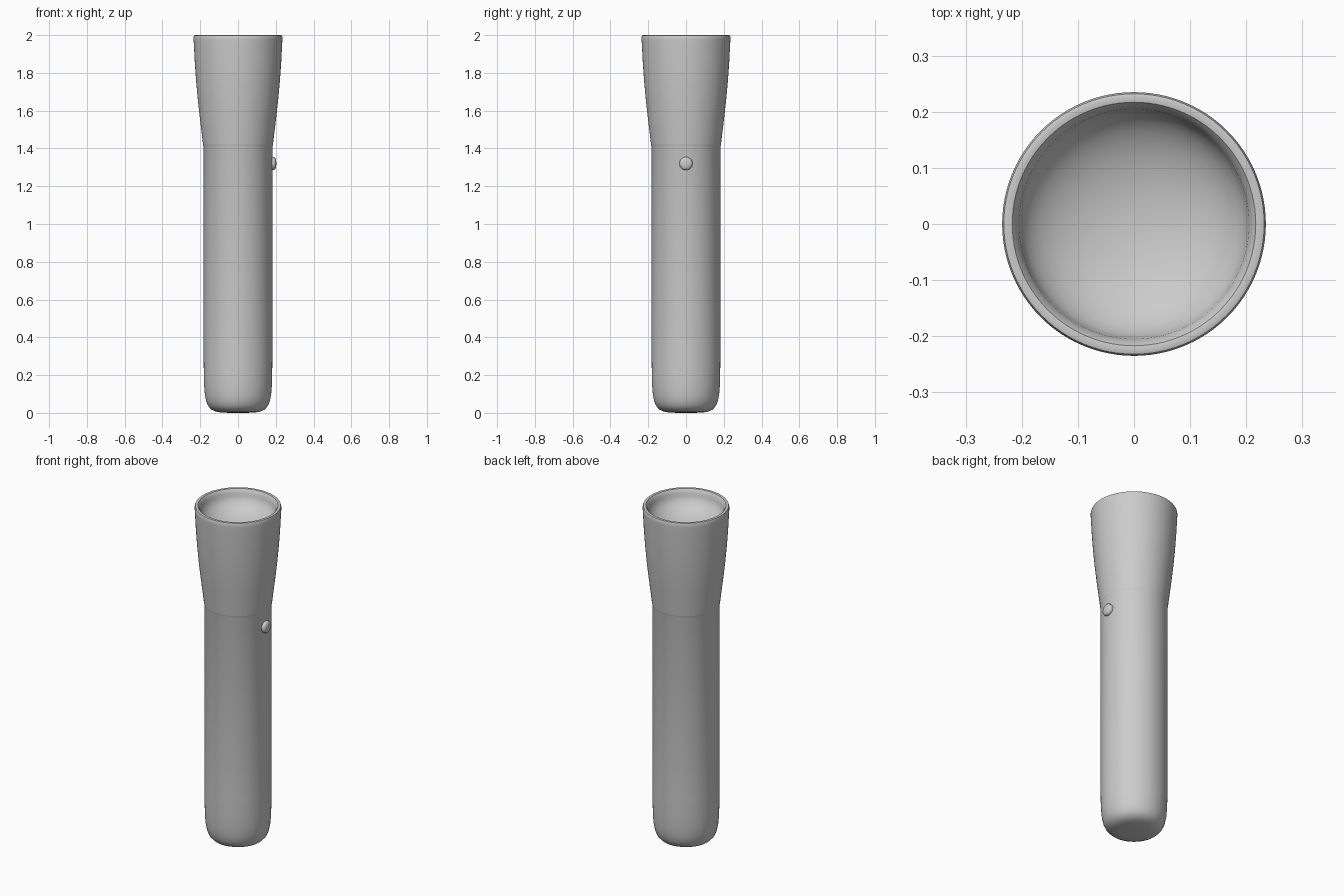
import bpy, bmesh, math
from mathutils import Matrix

if "Cube" in bpy.data.objects:
    bpy.data.objects.remove(bpy.data.objects["Cube"])


def lathe(name, profile, matrix=Matrix(), steps=96, angle=40):
    """Revolve (radius, height) points around z; radius 0 closes the end."""
    bm = bmesh.new()
    verts = [bm.verts.new((r, 0, z)) for r, z in profile]
    edges = [bm.edges.new(pair) for pair in zip(verts, verts[1:])]
    bmesh.ops.spin(bm, geom=verts + edges, cent=(0, 0, 0), axis=(0, 0, 1),
                   angle=2 * math.pi, steps=steps)
    bmesh.ops.remove_doubles(bm, verts=bm.verts, dist=1e-5)
    bmesh.ops.recalc_face_normals(bm, faces=bm.faces)
    bm.transform(matrix)
    mesh = bpy.data.meshes.new(name)
    bm.to_mesh(mesh)
    bm.free()
    obj = bpy.data.objects.new(name, mesh)
    bpy.context.collection.objects.link(obj)
    bpy.ops.object.select_all(action='DESELECT')
    obj.select_set(True)
    bpy.context.view_layer.objects.active = obj
    bpy.ops.object.shade_smooth_by_angle(angle=math.radians(angle))
    return obj


# Straight grip with a rounded tail
lathe("handle", [(0, 0), (0.08, 0.001), (0.115, 0.006), (0.14, 0.017),
                 (0.157, 0.035), (0.168, 0.06), (0.175, 0.095),
                 (0.179, 0.14), (0.181, 0.2), (0.182, 0.32),
                 (0.182, 1.41), (0.185, 1.42)])

# Flared head, rim and the shallow reflector bowl inside it
bowl = [(0.205 * math.cos(t), 1.975 - 0.115 * math.sin(t))
        for t in (i * math.pi / 20 for i in range(11))]
bowl[-1] = (0, bowl[-1][1])
lathe("head", [(0.185, 1.42), (0.192, 1.48), (0.203, 1.57), (0.213, 1.66),
               (0.222, 1.76), (0.229, 1.86), (0.233, 1.94), (0.235, 1.975),
               (0.235, 1.99), (0.232, 1.998), (0.226, 2.0), (0.217, 1.998),
               (0.211, 1.99)] + bowl)

# Small domed switch button on the right side
button = [(0.034, -0.02), (0.035, 0.008), (0.033, 0.014), (0.027, 0.019),
          (0.016, 0.022), (0, 0.023)]
lathe("button", button,
      Matrix.Translation((0.18, 0, 1.32)) @ Matrix.Rotation(math.pi / 2, 4, 'Y'),
      steps=32)
